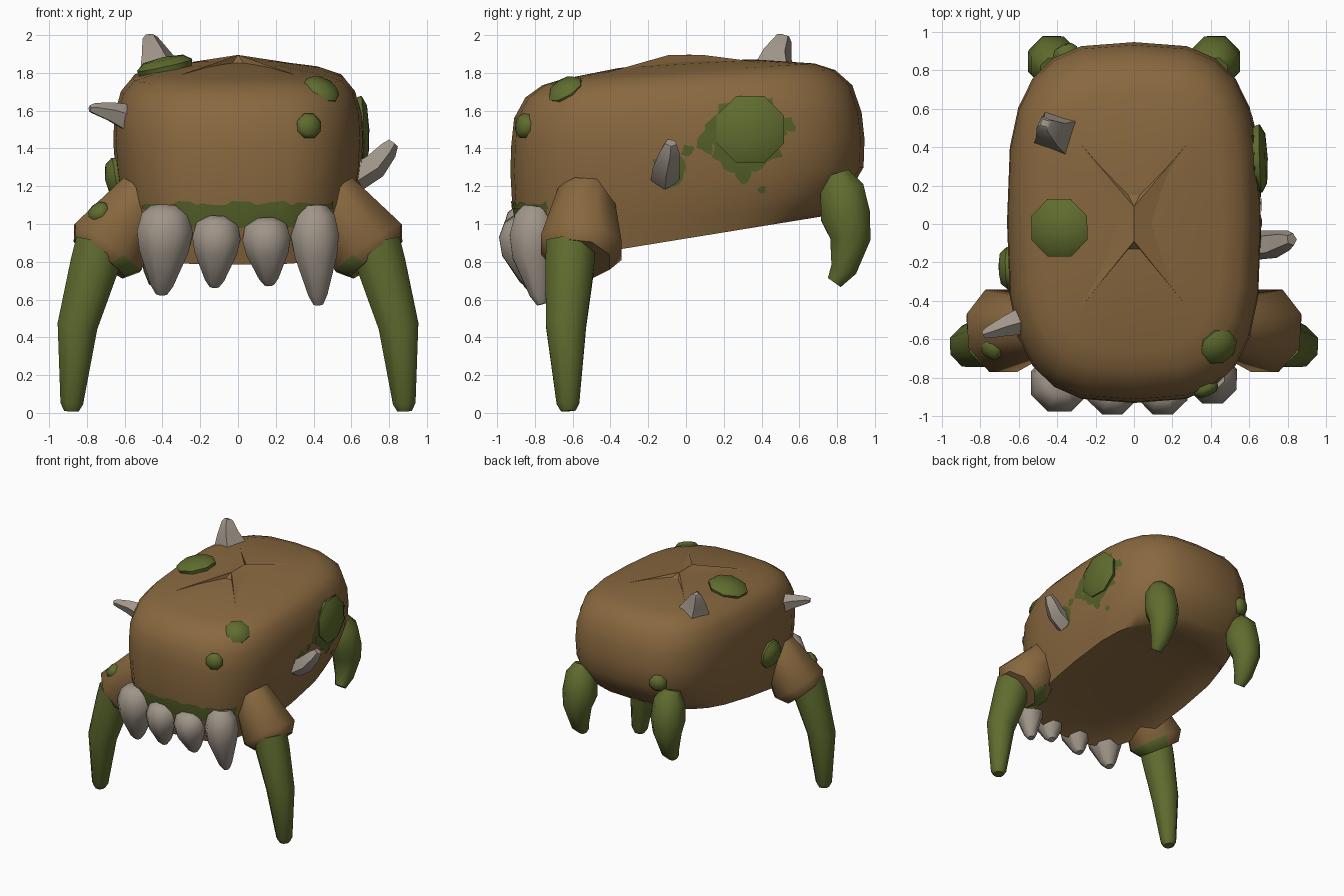
import bpy, bmesh, math, random
from mathutils import Vector
from mathutils.bvhtree import BVHTree

if "Cube" in bpy.data.objects:
    bpy.data.objects.remove(bpy.data.objects["Cube"])

random.seed(4)


def material(name, rgb):
    m = bpy.data.materials.new(name)
    m.diffuse_color = (*rgb, 1)
    m.use_nodes = True
    m.node_tree.nodes["Principled BSDF"].inputs["Base Color"].default_value = m.diffuse_color
    return m


BROWN = material("brown hide", (0.25, 0.14, 0.05))
GREEN = material("moss green", (0.115, 0.15, 0.028))
STAIN = material("stain green", (0.092, 0.118, 0.022))
BONE = material("grey bone", (0.35, 0.30, 0.25))


def finish(name, bm, mats, angle=50, rule=None):
    bmesh.ops.recalc_face_normals(bm, faces=bm.faces)
    if rule:
        for f in bm.faces:
            f.material_index = rule(f.calc_center_median())
    me = bpy.data.meshes.new(name)
    bm.to_mesh(me)
    bm.free()
    ob = bpy.data.objects.new(name, me)
    bpy.context.collection.objects.link(ob)
    for m in mats:
        me.materials.append(m)
    bpy.ops.object.select_all(action='DESELECT')
    ob.select_set(True)
    bpy.context.view_layer.objects.active = ob
    bpy.ops.object.shade_smooth_by_angle(angle=math.radians(angle))
    return ob


def bridge(bm, rings):
    for a, b in zip(rings, rings[1:]):
        n = len(a)
        for i in range(n):
            bm.faces.new((a[i], a[(i + 1) % n], b[(i + 1) % n], b[i]))


def tube(name, pts, sides, mats, angle=50, side=1, rule=None, turn=0.5):
    """Tapered limb through (x, y, z, radius) points; side=-1 mirrors in x."""
    bm = bmesh.new()
    c = [Vector((p[0] * side, p[1], p[2])) for p in pts]
    rings = []
    for i, p in enumerate(pts):
        t = (c[min(i + 1, len(c) - 1)] - c[max(i - 1, 0)]).normalized()
        u = t.cross(Vector((0, 1, 0))).normalized()
        v = t.cross(u)
        ring = []
        for k in range(sides):
            a = 2 * math.pi * (k + turn) / sides
            ring.append(bm.verts.new(c[i] + p[3] * (u * math.cos(a) + v * math.sin(a))))
        rings.append(ring)
    bridge(bm, rings)
    bm.faces.new(rings[0])
    bm.faces.new(rings[-1])
    return finish(name, bm, mats, angle, rule)


# Body: rounded-rectangle rings (half width, y min, y max, z front, z back)
levels = [
    (0.30, -0.50, 0.38, 0.89, 1.045),   # shallow hollow underside
    (0.48, -0.74, 0.60, 0.84, 1.055),
    (0.565, -0.85, 0.72, 0.785, 1.04),  # lower rim
    (0.60, -0.90, 0.80, 0.98, 1.10),
    (0.625, -0.92, 0.87, 1.10, 1.18),
    (0.65, -0.93, 0.94, 1.28, 1.30),
    (0.66, -0.925, 0.945, 1.42, 1.45),
    (0.655, -0.91, 0.93, 1.56, 1.59),
    (0.62, -0.85, 0.88, 1.67, 1.735),
    (0.56, -0.76, 0.79, 1.735, 1.815),
    (0.46, -0.66, 0.68, 1.765, 1.85),
    (0.22, -0.36, 0.38, 1.825, 1.87),
]
bm = bmesh.new()
rings = []
N = 24
for hx, y0, y1, zf, zb in levels:
    ring = []
    for k in range(N):
        a = 2 * math.pi * k / N
        ca, sa = math.cos(a), math.sin(a)
        x = math.copysign(abs(ca) ** 0.65, ca)
        y = math.copysign(abs(sa) ** 0.65, sa)
        t = (y + 1) / 2
        ring.append(bm.verts.new((hx * x, y0 + (y1 - y0) * t, zf + (zb - zf) * t)))
    rings.append(ring)
bridge(bm, rings)
for ring, z in ((rings[0], 0.98), (rings[-1], 1.868)):
    mid = bm.verts.new((0, 0, z))
    for i in range(N):
        bm.faces.new((ring[i], ring[(i + 1) % N], mid))
bmesh.ops.recalc_face_normals(bm, faces=bm.faces)
skin = BVHTree.FromBMesh(bm)
finish("body", bm, [BROWN, STAIN], 60,
       lambda p: int(p.y < -0.72 and abs(p.x) < 0.55 and 0.92 < p.z < 1.12))

# Ragged upper edge of the stained gum line
bm = bmesh.new()
low, high = [], []
for i in range(33):
    x = -0.5 + i / 32
    for row, z in ((low, 1.08), (high, 1.095 + random.uniform(0.0, 0.03))):
        hit, n = skin.ray_cast(Vector((x, -3, z)), Vector((0, 1, 0)))[:2]
        row.append(bm.verts.new(hit + n * 0.005))
for i in range(32):
    bm.faces.new((low[i], low[i + 1], high[i + 1], high[i]))
finish("gum_stain", bm, [STAIN], 60)

# Star-shaped crease on the back, pulled up around the centre
bm = bmesh.new()
outline = [(0.28, 0.42), (0.03, 0.15), (-0.03, 0.15), (-0.28, 0.42), (-0.09, 0.0),
           (-0.3, -0.46), (-0.03, -0.13), (0.03, -0.13), (0.3, -0.46), (0.09, 0.0)]
base = []
for x, y in outline:
    z = skin.ray_cast(Vector((x, y, 3)), Vector((0, 0, -1)))[0].z
    base.append(bm.verts.new((x, y, z)))
crest = [bm.verts.new((x, y, 1.895)) for x, y in ((0.0, 0.09), (0.0, -0.09))]
for i in range(10):
    near = crest[0] if i in (0, 1, 2, 3, 9) else crest[1]
    bm.faces.new((base[i], base[(i + 1) % 10], near))
bm.faces.new((base[4], crest[0], crest[1]))
bm.faces.new((base[9], crest[1], crest[0]))
finish("back_crease", bm, [BROWN], 15)

# Front legs and hooked rear legs, mirrored
for s, tag in ((1, "right"), (-1, "left")):
    tube("front_hip_" + tag, [(0.49, -0.53, 1.16, 0.155), (0.69, -0.555, 0.875, 0.232),
                              (0.735, -0.565, 0.815, 0.175)],
         8, [BROWN, GREEN], 50, s, lambda p: int(p.z < 0.80 and abs(p.x) < 0.71))
    tube("front_leg_" + tag, [(0.73, -0.61, 0.90, 0.14), (0.76, -0.615, 0.78, 0.14),
                              (0.85, -0.635, 0.46, 0.115), (0.88, -0.625, 0.05, 0.065),
                              (0.882, -0.622, 0.01, 0.042)], 8, [GREEN], 50, s)
    tube("rear_leg_" + tag, [(0.42, 0.80, 1.27, 0.07), (0.42, 0.825, 1.19, 0.125),
                             (0.42, 0.845, 1.04, 0.142), (0.43, 0.87, 0.92, 0.115),
                             (0.43, 0.835, 0.76, 0.075), (0.43, 0.785, 0.69, 0.045)],
         8, [GREEN], 50, s)

# Teeth: (x top, x tip, y, z top, z tip, radius)
teeth = [(-0.38, -0.405, -0.81, 1.09, 0.63, 0.16), (-0.11, -0.125, -0.845, 1.03, 0.67, 0.138),
         (0.145, 0.165, -0.845, 1.02, 0.68, 0.138), (0.40, 0.425, -0.79, 1.09, 0.575, 0.137)]
for i, (xt, xb, y, zt, zb, r) in enumerate(teeth):
    prof = [(0, 0.55), (0.1, 0.86), (0.3, 1.0), (0.5, 0.88), (0.9, 0.4), (1, 0.2)]
    tube("tooth_%d" % (i + 1), [(xt + (xb - xt) * t, y + 0.03 * t * t - 0.025 * math.sin(t * 3),
                                 zt + (zb - zt) * t, r * f) for t, f in prof], 8, [BONE])

# Tapered horns
horns = [
    [(-0.405, 0.475, 1.80, 0.135), (-0.435, 0.485, 1.90, 0.085), (-0.465, 0.52, 1.985, 0.045),
     (-0.465, 0.525, 2.0, 0.025)],
    [(-0.57, -0.50, 1.555, 0.08), (-0.67, -0.53, 1.59, 0.055), (-0.76, -0.565, 1.61, 0.032),
     (-0.785, -0.575, 1.61, 0.018)],
    [(0.62, -0.11, 1.25, 0.08), (0.72, -0.105, 1.31, 0.075), (0.79, -0.085, 1.39, 0.055),
     (0.82, -0.08, 1.43, 0.033)],
]
for i, pts in enumerate(horns):
    tube("horn_%d" % (i + 1), pts, 5 if i else 4, [BONE], 40, turn=0.5 if i else 0.3)


def frame(p, normal=None):
    loc, n = skin.find_nearest(Vector(p))[:2]
    if normal:
        loc, n = Vector(p), Vector(normal).normalized()
    u = n.cross(Vector((0, 0, 1)) if abs(n.z) < 0.9 else Vector((0, 1, 0))).normalized()
    return loc, n, u, n.cross(u)


def wart(name, p, r, h, normal=None):
    """Faceted eight-sided dome."""
    loc, n, u, v = frame(p, normal)
    bm = bmesh.new()
    rings = [[bm.verts.new(loc + n * (h * k) + r * f * (
        u * math.cos((i + 0.5) * math.pi / 4) + v * math.sin((i + 0.5) * math.pi / 4)))
        for i in range(8)] for f, k in ((0.95, -0.6), (1.04, 0.25), (0.75, 0.8))]
    bridge(bm, rings)
    bm.faces.new(rings[0])
    top = bm.verts.new(loc + n * h)
    for i in range(8):
        bm.faces.new((rings[-1][i], rings[-1][(i + 1) % 8], top))
    finish(name, bm, [GREEN], 45)


def splat(name, p, r, rough, n=32):
    """Irregular thin stain laid on the skin."""
    loc, nrm, u, v = frame(p)
    bm = bmesh.new()
    edge = [r * random.uniform(1 - rough, 1 + rough) for _ in range(n)]
    rings = []
    for f in (0.25, 0.5, 0.75, 1):
        ring = []
        for i in range(n):
            a = 2 * math.pi * i / n
            q = loc + edge[i] * f * (u * math.cos(a) + v * math.sin(a))
            hit, hn = skin.find_nearest(q)[:2]
            ring.append(bm.verts.new(hit + hn * 0.006))
        rings.append(ring)
    bridge(bm, rings)
    bm.faces.new(rings[0])
    finish(name, bm, [STAIN], 60)


# Moss warts and the stains around them
wart("wart_top", (-0.385, -0.02, 1.825), 0.155, 0.06, (-0.22, -0.05, 1))
wart("wart_flank", (0.655, 0.34, 1.50), 0.185, 0.05)
wart("wart_brow", (0.435, -0.635, 1.70), 0.10, 0.06, (0.4, -0.5, 0.85))
wart("wart_face", (0.38, -0.87, 1.52), 0.068, 0.045)
wart("wart_left", (-0.655, -0.23, 1.24), 0.115, 0.07)
wart("wart_rear", (-0.36, 0.90, 1.34), 0.07, 0.05)
wart("wart_hip", (-0.735, -0.645, 1.06), 0.062, 0.045, (-0.6, -0.4, 0.7))
splat("stain_flank", (0.65, 0.33, 1.48), 0.205, 0.17)
splat("stain_flank_drip", (0.65, 0.30, 1.27), 0.055, 0.3, 12)
splat("stain_flank_rear", (0.65, 0.54, 1.52), 0.04, 0.4, 12)
splat("stain_flank_front", (0.65, 0.10, 1.43), 0.055, 0.4, 12)
splat("stain_flank_trail", (0.65, 0.01, 1.39), 0.035, 0.3, 12)
splat("stain_flank_drop", (0.65, 0.41, 1.17), 0.022, 0.2, 8)
splat("stain_horn", (0.65, -0.08, 1.30), 0.09, 0.2, 16)
